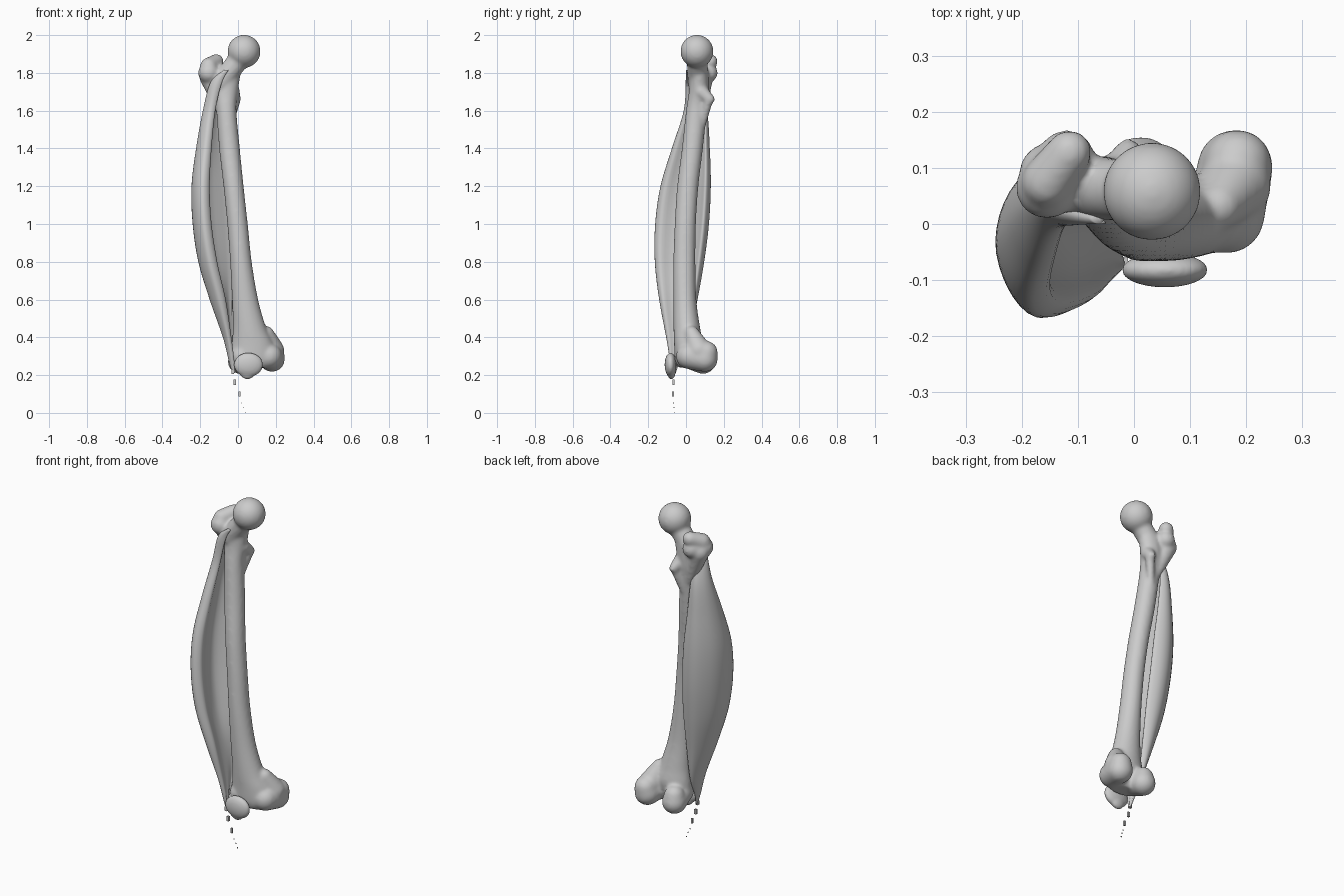
import bpy, bmesh, math
from mathutils import Vector, Matrix

if "Cube" in bpy.data.objects:
    bpy.data.objects.remove(bpy.data.objects["Cube"])


def spline(rows, steps, closed=False):
    """Catmull-Rom resampling of tuples of any length."""
    n, out = len(rows), []
    for i in range(n if closed else n - 1):
        idx = [i - 1, i, i + 1, i + 2]
        idx = [k % n if closed else min(max(k, 0), n - 1) for k in idx]
        a, b, c, d = (rows[k] for k in idx)
        for s in range(steps):
            t = s / steps
            out.append([0.5 * (2 * q + (r - p) * t + (2 * p - 5 * q + 4 * r - w) * t * t
                               + (3 * q - p - 3 * r + w) * t ** 3)
                        for p, q, r, w in zip(a, b, c, d)])
    if not closed:
        out.append(list(rows[-1]))
    return out


def loft(bm, rings):
    loops = [[bm.verts.new(p) for p in ring] for ring in rings]
    for a, b in zip(loops, loops[1:]):
        for i in range(len(a)):
            j = (i + 1) % len(a)
            bm.faces.new((a[i], a[j], b[j], b[i]))
    bm.faces.new(loops[0][::-1])
    bm.faces.new(loops[-1])


def ball(bm, c, r, scale=(1, 1, 1)):
    m = Matrix.Translation(c) @ Matrix.Diagonal((*scale, 1))
    bmesh.ops.create_icosphere(bm, subdivisions=4, radius=r, matrix=m)


def chain(bm, a, ra, b, rb, n=9):
    """Row of overlapping balls, fused later by the remesh."""
    a, b = Vector(a), Vector(b)
    for i in range(n):
        t = i / (n - 1)
        ball(bm, a.lerp(b, t), ra + (rb - ra) * t)


def finish(bm, name, voxel=None, smooth=0):
    bmesh.ops.recalc_face_normals(bm, faces=bm.faces)
    me = bpy.data.meshes.new(name)
    bm.to_mesh(me)
    bm.free()
    for p in me.polygons:
        p.use_smooth = True
    ob = bpy.data.objects.new(name, me)
    bpy.context.collection.objects.link(ob)
    if voxel:
        m = ob.modifiers.new("fuse", 'REMESH')
        m.mode, m.voxel_size, m.use_smooth_shade = 'VOXEL', voxel, True
    if smooth:
        m = ob.modifiers.new("soften", 'SMOOTH')
        m.factor, m.iterations = 0.5, smooth
    return ob


# Femur shaft: z, x min, x max, y min, y max
shaft = [(1.80, -.13, .015, .02, .12), (1.70, -.125, .0, .015, .12),
         (1.60, -.115, -.008, .0, .11), (1.40, -.10, .01, -.022, .09),
         (1.20, -.077, .03, -.047, .066), (1.00, -.057, .052, -.06, .053),
         (.80, -.042, .073, -.067, .05), (.60, -.032, .107, -.067, .055),
         (.45, -.027, .15, -.066, .075), (.36, -.035, .19, -.063, .09),
         (.28, -.04, .2, -.058, .07), (.24, .0, .17, -.04, .05)]
bm = bmesh.new()
rings = []
for z, x0, x1, y0, y1 in spline(shaft, 6):
    rings.append([((x0 + x1) / 2 + (x1 - x0) / 2 * math.cos(k * math.tau / 32),
                   (y0 + y1) / 2 + (y1 - y0) / 2 * math.sin(k * math.tau / 32), z)
                  for k in range(32)])
loft(bm, rings)

# Head and neck
ball(bm, (.032, .058, 1.914), .0875)
chain(bm, (-.09, .065, 1.75), .056, (.02, .058, 1.89), .056)
# Greater trochanter
chain(bm, (-.155, .065, 1.80), .056, (-.12, .118, 1.80), .05)
chain(bm, (-.155, .075, 1.835), .046, (-.115, .128, 1.86), .04)
chain(bm, (-.15, .09, 1.78), .055, (-.085, .08, 1.60), .03)
# Lesser trochanter
chain(bm, (-.03, .08, 1.70), .04, (-.01, .127, 1.66), .026)
chain(bm, (-.01, .12, 1.66), .026, (-.045, .085, 1.52), .02)
# Inner and outer condyles
chain(bm, (.165, .015, .30), .068, (.18, .1, .285), .068)
chain(bm, (.18, .1, .285), .068, (.185, .108, .32), .06)
chain(bm, (.15, .03, .42), .04, (.18, .07, .33), .065)
chain(bm, (.02, .0, .30), .06, (.012, .09, .272), .066)
chain(bm, (.012, .09, .272), .066, (.012, .09, .31), .055)
finish(bm, "femur", .008, 14)

# Patella: flattened disc with a lower point
bm = bmesh.new()
ball(bm, (.055, -.082, .255), 1, (.077, .031, .064))
ball(bm, (.05, -.078, .225), 1, (.045, .024, .047))
finish(bm, "kneecap", .006, 6)

# Thigh muscle, a crescent wrapping the shaft:
# z, outer x, inner x, back tip x, front y, back y
muscle = [(1.815, -.075, -.05, -.06, .0, .02), (1.75, -.145, -.085, -.11, -.002, .06),
          (1.60, -.186, -.12, -.10, -.012, .11), (1.40, -.222, -.14, -.08, -.075, .125),
          (1.20, -.246, -.15, -.055, -.135, .13), (1.00, -.24, -.14, -.04, -.163, .12),
          (.80, -.21, -.11, -.03, -.165, .095), (.60, -.15, -.065, -.03, -.142, .06),
          (.40, -.08, -.035, -.03, -.105, .02), (.28, -.05, -.02, -.03, -.085, -.03),
          (.21, -.03, -.016, -.022, -.07, -.055)]
bm = bmesh.new()
rings = []
for z, xo, xi, xb, yf, yb in spline(muscle, 8):
    w, h, d = xi - xo, yb - yf, xb - xo
    section = [(xi - .4 * w, yf), (xo + .2 * w, yf + .15 * h), (xo, yf + .42 * h),
               (xo + .12 * d, yf + .72 * h), (xo + .45 * d, yf + .96 * h),
               (xo + .75 * d, yb), (xb, yb - .1 * h), (xb - .18 * d, yb - .2 * h),
               (xi - .1 * w, yf + .58 * h), (xi - .15 * w, yf + .33 * h),
               (xi, yf + .1 * h)]
    rings.append([(x, y, z) for x, y in spline(section, 4, True)])
loft(bm, rings)
finish(bm, "thigh_muscle")

# Broken tendon fragments trailing below the muscle: x, y, z, half width, half height
bits = [(-.028, -.066, .218, .007, .012), (-.017, -.066, .162, .006, .014),
        (.008, -.069, .1, .005, .014), (.02, -.066, .052, .002, .003),
        (.03, -.063, .028, .002, .003), (.038, -.06, .003, .002, .003)]
for i, (x, y, z, r, h) in enumerate(bits):
    bm = bmesh.new()
    bmesh.ops.create_cube(bm, size=2, matrix=Matrix.Translation((x, y, z))
                          @ Matrix.Diagonal((r, r, h, 1)))
    ob = finish(bm, f"tendon_fragment_{i + 1}")
    for p in ob.data.polygons:
        p.use_smooth = False
